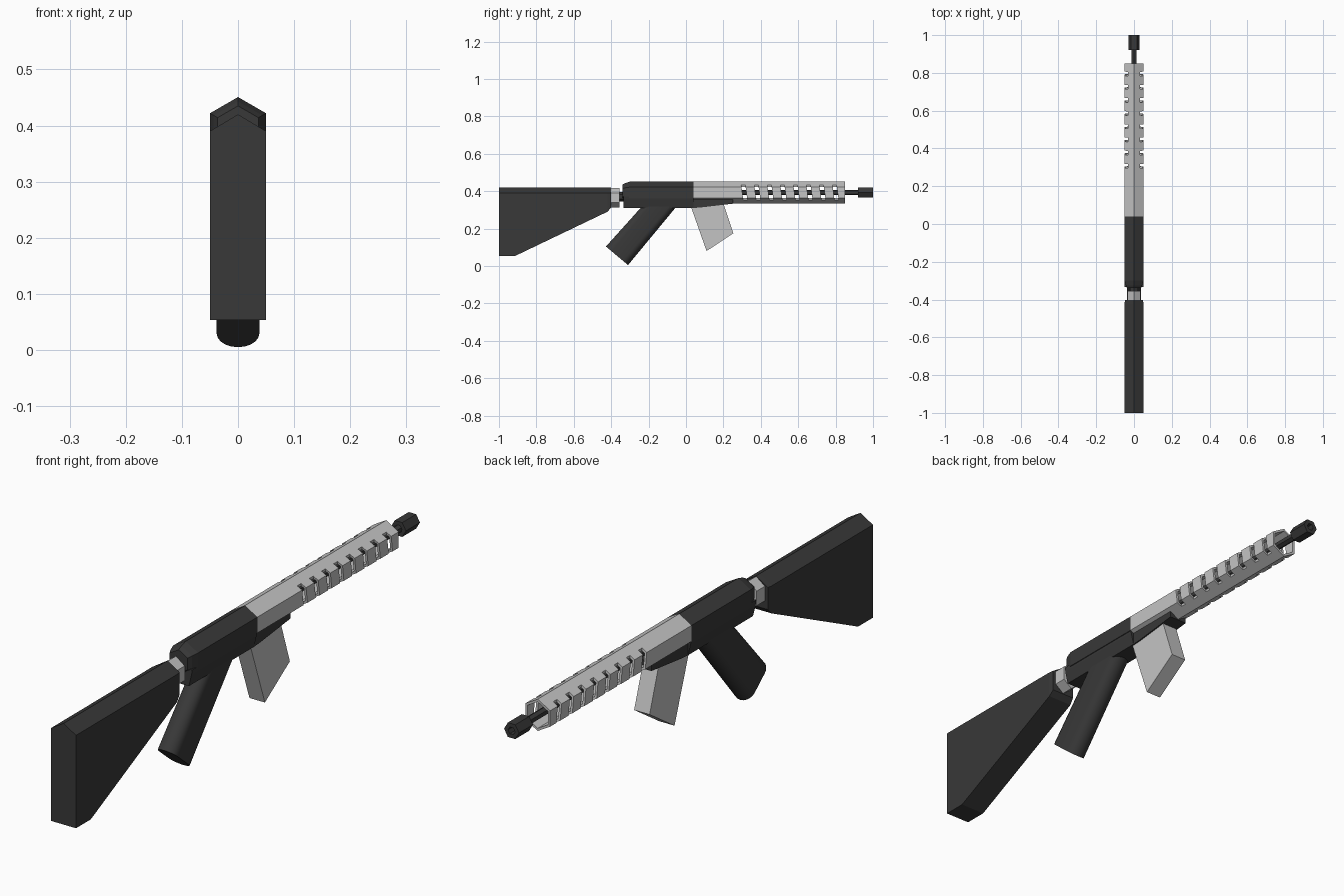
import bpy, bmesh, math

if "Cube" in bpy.data.objects:
    bpy.data.objects.remove(bpy.data.objects["Cube"])

ZC = 0.393  # bore height


def material(name, v):
    m = bpy.data.materials.new(name)
    m.diffuse_color = (v, v, v, 1)
    m.use_nodes = True
    m.node_tree.nodes["Principled BSDF"].inputs["Base Color"].default_value = m.diffuse_color
    return m


DARK = material("dark_grey", 0.04)
LIGHT = material("light_grey", 0.55)


def finish(name, bm, mat, smooth=False):
    bmesh.ops.recalc_face_normals(bm, faces=bm.faces)
    me = bpy.data.meshes.new(name)
    bm.to_mesh(me)
    bm.free()
    ob = bpy.data.objects.new(name, me)
    bpy.context.collection.objects.link(ob)
    if mat:
        me.materials.append(mat)
    bpy.context.view_layer.objects.active = ob
    for o in bpy.context.selected_objects:
        o.select_set(False)
    ob.select_set(True)
    if smooth:
        bpy.ops.object.shade_smooth_by_angle(angle=math.radians(35))
    return ob


def loft(name, rings, mat, closed=False, smooth=False):
    """Skin a list of equal-length rings; closed joins last to first (tube)."""
    bm = bmesh.new()
    vr = [[bm.verts.new(p) for p in r] for r in rings]
    n = len(rings[0])
    pairs = list(zip(vr, vr[1:])) + ([(vr[-1], vr[0])] if closed else [])
    for a, b in pairs:
        for i in range(n):
            j = (i + 1) % n
            bm.faces.new((a[i], a[j], b[j], b[i]))
    if not closed:
        bm.faces.new(vr[0])
        bm.faces.new(vr[-1])
    return finish(name, bm, mat, smooth)


def ring(y, r, zc=ZC, start=90, n=6, sx=1.0):
    return [(sx * r * math.cos(math.radians(start + 360 * k / n)), y,
             zc + r * math.sin(math.radians(start + 360 * k / n))) for k in range(n)]


def tube(name, y0, y1, r, inner, mat, start=90):
    return loft(name, [ring(y0, inner, start=start), ring(y0, r, start=start),
                       ring(y1, r, start=start), ring(y1, inner, start=start)],
                mat, closed=True)


def prism(name, pts, w, mat):
    return loft(name, [[(x, y, z) for y, z in pts] for x in (-w, w)], mat)


# Stock: side sections with a ridged top
def stock_section(y, bottom, w=0.05, drop=0.0):
    top = 0.42 - drop
    return [(-w, y, bottom), (w, y, bottom), (w, y, top - 0.03), (0, y, top), (-w, y, top - 0.03)]


loft("stock", [stock_section(-1, 0.053), stock_section(-0.915, 0.053),
               stock_section(-0.42, 0.29), stock_section(-0.402, 0.31, 0.047)], DARK)

# Neck joining stock and receiver
loft("stock_neck", [ring(-0.41, 0.053, 0.365, sx=0.76), ring(-0.355, 0.053, 0.365, sx=0.76)], LIGHT)
loft("neck_pin", [ring(-0.36, 0.025, 0.37), ring(-0.32, 0.025, 0.37)], DARK)

# Upper receiver, chamfered at the rear
loft("upper_receiver", [ring(-0.34, 0.042), ring(-0.325, 0.050), ring(-0.30, 0.0577),
                        ring(0.04, 0.0577)], DARK)


# Lower receiver, tapering forward under the hand guard
def lower_section(y, z):
    return [(-0.049, y, 0.372), (0.049, y, 0.372), (0.047, y, 0.355), (0.036, y, z),
            (-0.036, y, z), (-0.047, y, 0.355)]


def nose_section(y, z):
    return [(-0.036, y, 0.365), (0.036, y, 0.365), (0.036, y, 0.355), (0.036, y, z),
            (-0.036, y, z), (-0.036, y, 0.355)]


loft("lower_receiver", [lower_section(-0.333, 0.31), lower_section(0.04, 0.31)], DARK)
loft("lower_receiver_nose", [nose_section(0.04, 0.31), nose_section(0.08, 0.313),
                             nose_section(0.25, 0.333)], DARK)


# Grip: slanted, rounded on both edges
def grip_ring(a, b, r=0.038, n=10):
    ln = math.dist(a, b)
    u = ((b[0] - a[0]) / ln, (b[1] - a[1]) / ln)
    out = []
    for centre, base in ((ln - r, -90), (r, 90)):
        for k in range(n + 1):
            t = math.radians(base + 180 * k / n)
            s = centre + r * math.cos(t)
            out.append((r * math.sin(t), a[0] + u[0] * s, a[1] + u[1] * s))
    return out


loft("grip", [grip_ring((-0.428, 0.104), (-0.31, 0.005)),
              grip_ring((-0.225, 0.33), (-0.045, 0.325))], DARK, smooth=True)

# Magazine
prism("magazine", [(0.02, 0.335), (0.20, 0.335), (0.253, 0.175), (0.11, 0.08)], 0.031, LIGHT)

# Hand guard: hexagonal shell with slanted slots on both sides
guard = tube("hand_guard", 0.04, 0.85, 0.0577, 0.048, LIGHT)
bm = bmesh.new()
for i in range(8):
    for s in (-1, 1):
        rings = []
        for y, z in ((0.318, 0.348), (0.303, 0.455)):
            y += 0.0697 * i
            rings.append([bm.verts.new((s * x, y + d, z)) for x, d in
                          ((0.031, -0.011), (0.07, -0.011), (0.07, 0.011), (0.031, 0.011))])
        a, b = rings
        bm.faces.new(a)
        bm.faces.new(b)
        for k in range(4):
            j = (k + 1) % 4
            bm.faces.new((a[k], a[j], b[j], b[k]))
cutter = finish("slot_cutter", bm, None)
cutter.hide_render = True
mod = guard.modifiers.new("slots", 'BOOLEAN')
mod.operation = 'DIFFERENCE'
mod.solver = 'EXACT'
mod.object = cutter
bpy.context.view_layer.objects.active = guard
bpy.ops.object.modifier_apply(modifier="slots")
bpy.data.objects.remove(cutter, do_unlink=True)

# Barrel and muzzle
loft("barrel", [ring(0.03, 0.0145), ring(0.94, 0.0145)], DARK)
tube("muzzle", 0.92, 1.0, 0.03, 0.014, DARK, start=0)
